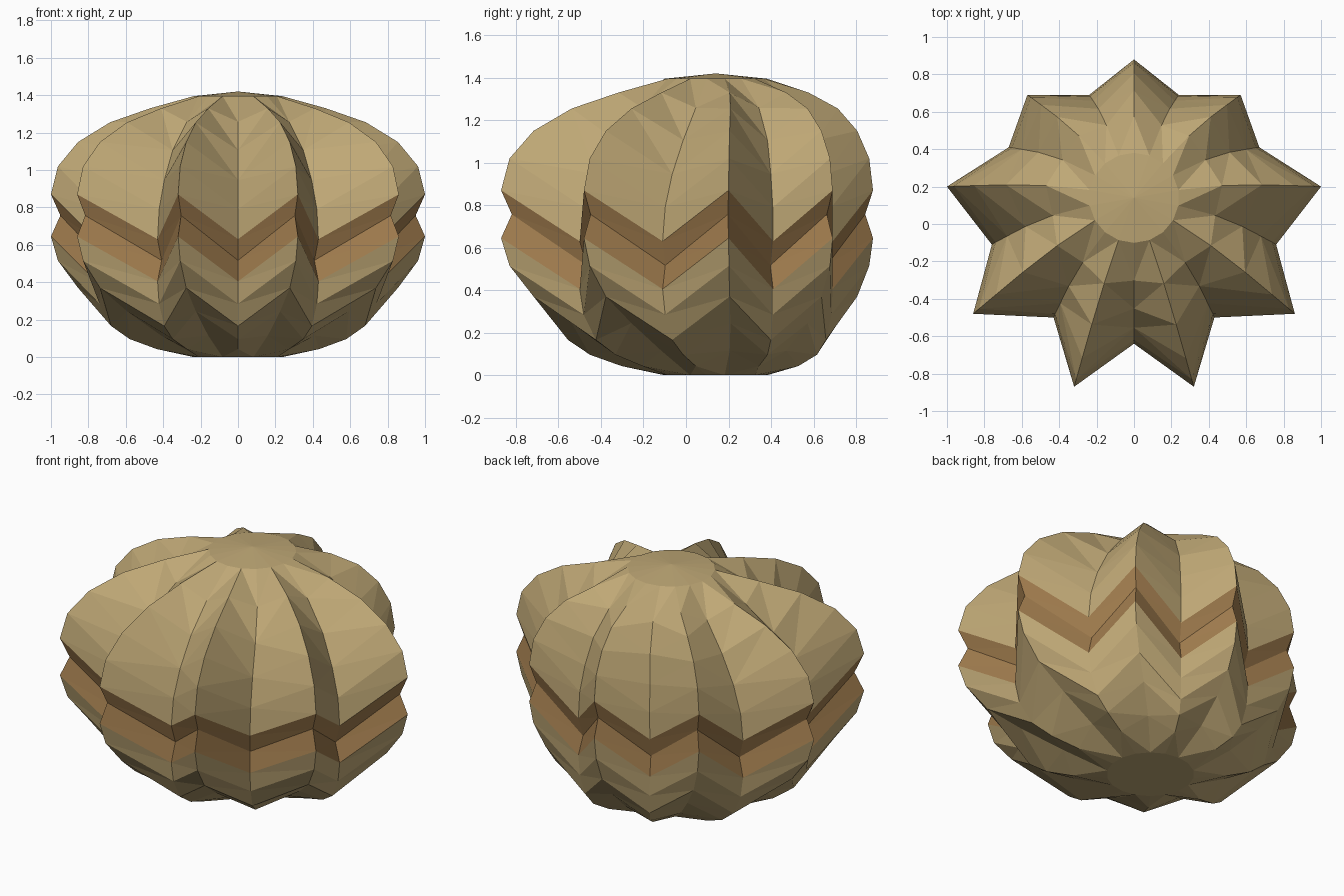
import bpy, bmesh
from math import sin, cos, radians

cube = bpy.data.objects.get("Cube")
if cube:
    bpy.data.objects.remove(cube, do_unlink=True)


def material(name, colour):
    mat = bpy.data.materials.new(name)
    mat.use_nodes = True
    mat.diffuse_color = colour
    bsdf = mat.node_tree.nodes["Principled BSDF"]
    bsdf.inputs["Base Color"].default_value = colour
    bsdf.inputs["Roughness"].default_value = 0.9
    return mat


tan = material("shell tan", (0.52, 0.39, 0.18, 1))
brown = material("lip brown", (0.35, 0.2, 0.075, 1))

# Star outline of the rim from front to back: valleys and ridge tips alternate
HINGE_Y = 0.14
half = [(0, -0.64), (0.32, -0.87), (0.43, -0.5), (0.86, -0.48), (0.76, -0.11),
        (1.0, 0.2), (0.67, 0.41), (0.57, 0.69), (0.24, 0.69), (0, 0.88)]
rim = half + [(-x, y) for x, y in half[-2:0:-1]]
COUNT = len(rim)
ROUND_RADIUS = 0.93
DIP = 0.24

# How far each ring, from the pole outward, follows the star instead of a circle
star_weight = [0.0, 0.3, 0.62, 0.85, 0.96, 1.0]
top_height = [1.395, 1.33, 1.255, 1.15, 1.02, 0.87]
base_height = [0.0, 0.115, 0.245, 0.37, 0.515, 0.645]

bm = bmesh.new()


def add_ring(step, height, scale=1.0):
    """Ring of the fluted dome, with its valleys lowered."""
    weight = star_weight[step]
    reach = sin(radians(15 * (step + 1))) * scale
    verts = []
    for i, (x, y) in enumerate(rim):
        angle = radians(360 * i / COUNT)
        cx, cy = ROUND_RADIUS * sin(angle), -ROUND_RADIUS * cos(angle)
        px = cx + (x - cx) * weight
        py = cy + (y - HINGE_Y - cy) * weight
        drop = DIP * weight if i % 2 == 0 else 0
        verts.append(bm.verts.new((px * reach, HINGE_Y + py * reach,
                                   max(0, height - drop))))
    return verts


def bridge(upper, lower, mat_index):
    for i in range(COUNT):
        j = (i + 1) % COUNT
        face = bm.faces.new((upper[i], lower[i], lower[j], upper[j]))
        face.material_index = mat_index


# Upper valve, grooved lip, lower valve
rings = [add_ring(k, z) for k, z in enumerate(top_height)]
rings.append(add_ring(5, 0.757, 0.95))
rings += [add_ring(k, base_height[k]) for k in reversed(range(6))]
for n, (upper, lower) in enumerate(zip(rings, rings[1:])):
    bridge(upper, lower, 1 if n in (5, 6) else 0)

# Crown fan and flat foot
pole = bm.verts.new((0, HINGE_Y, 1.42))
for i in range(COUNT):
    bm.faces.new((pole, rings[0][i], rings[0][(i + 1) % COUNT]))
bm.faces.new(rings[-1])

bmesh.ops.recalc_face_normals(bm, faces=bm.faces)
quads = [f for f in bm.faces if len(f.verts) == 4]
bmesh.ops.triangulate(bm, faces=quads, quad_method='SHORT_EDGE')

mesh = bpy.data.meshes.new("fluted_shell")
bm.to_mesh(mesh)
bm.free()
mesh.materials.append(tan)
mesh.materials.append(brown)
shell = bpy.data.objects.new("fluted_shell", mesh)
bpy.context.collection.objects.link(shell)
